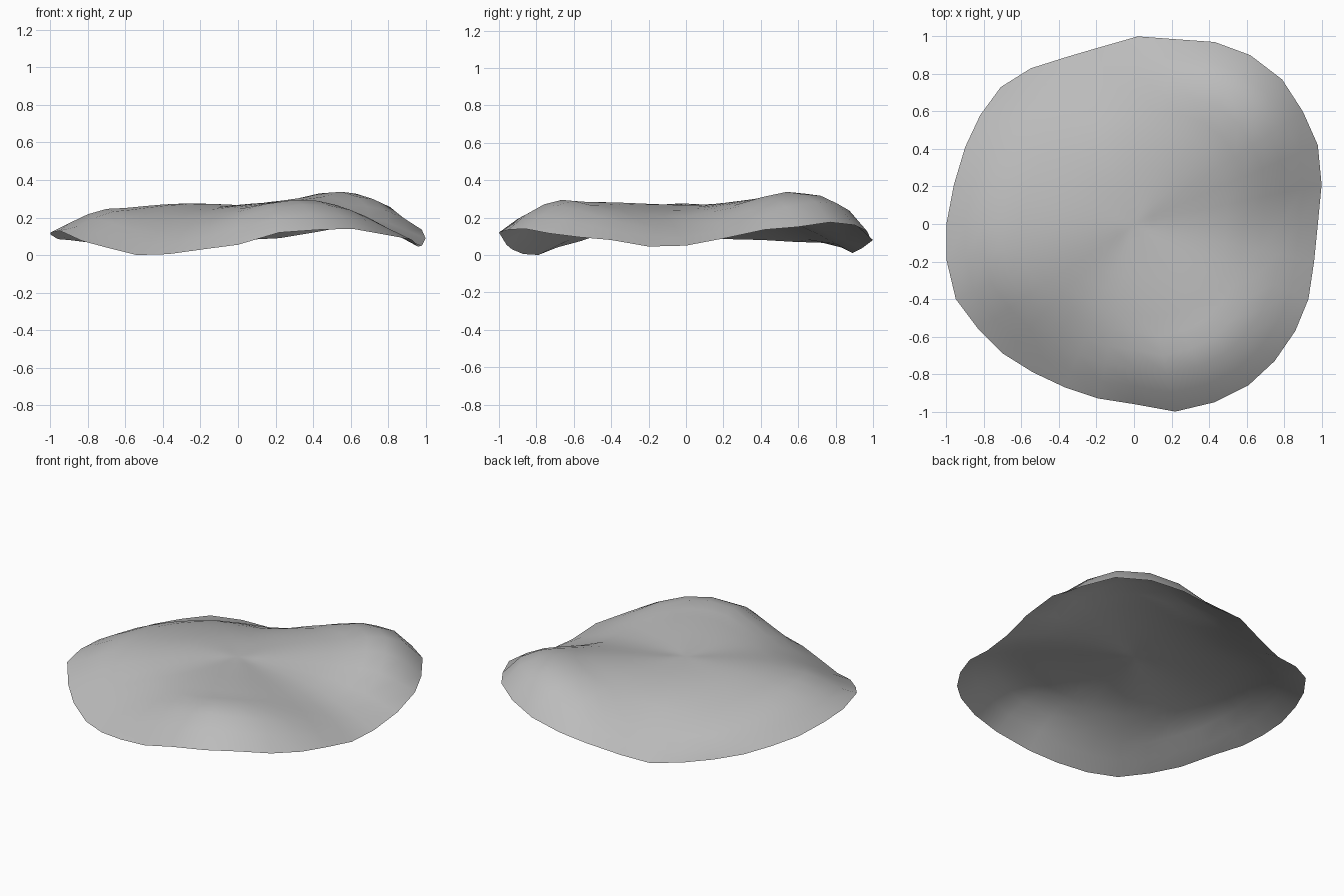
import bpy, bmesh, math

if "Cube" in bpy.data.objects:
    bpy.data.objects.remove(bpy.data.objects["Cube"])

# Rim of the thin three-lobed sheet: x, y, z going counter-clockwise
RIM = [(1, .21, .09), (.98, .42, .135), (.9, .6, .15), (.79, .77, .175), (.62, .9, .16),
       (.43, .97, .125), (.22, .985, .09), (.02, 1, .08), (-.19, .94, .035), (-.36, .89, .01),
       (-.55, .83, .04), (-.71, .73, .065), (-.82, .58, .07), (-.9, .41, .08),
       (-.96, .21, .085), (-1, 0, .11), (-1, -.19, .12), (-.95, -.4, .13), (-.83, -.56, .075),
       (-.7, -.69, .04), (-.54, -.79, 0), (-.37, -.87, .005), (-.19, -.93, .03),
       (0, -.96, .055), (.22, -1, .12), (.43, -.95, .135), (.61, -.86, .14), (.75, -.73, .115),
       (.86, -.57, .095), (.93, -.4, .08), (.96, -.2, .045), (.98, 0, .05)]

# Heights along each ridge / valley, by angle, at the fractions in STEPS
STEPS = (.25, .5, .75, .9)
SPOKES = [(-3, (.245, .215, .15, .09)),
          (46, (.275, .323, .335, .285)),
          (112, (.265, .217, .13, .06)),
          (190, (.284, .272, .235, .17)),
          (240, (.258, .218, .135, .058)),
          (297, (.278, .3, .287, .217))]
CENTRE_Z = .265


def spoke_heights(angle):
    """Smoothly blend the two spokes on either side of an angle."""
    first = SPOKES[0][0]
    angle = (angle - first) % 360 + first
    ring = SPOKES + [(first + 360, SPOKES[0][1])]
    for (a0, h0), (a1, h1) in zip(ring, ring[1:]):
        if a0 <= angle <= a1:
            w = .5 - .5 * math.cos(math.pi * (angle - a0) / (a1 - a0))
            return [p + (q - p) * w for p, q in zip(h0, h1)]


def radial_height(t, ts, zs):
    """Cubic Hermite curve through the radial samples."""
    n = len(ts)
    slope = [0] + [(zs[i + 1] - zs[i - 1]) / (ts[i + 1] - ts[i - 1]) for i in range(1, n - 1)]
    slope.append((zs[-1] - zs[-2]) / (ts[-1] - ts[-2]))
    i = max(k for k in range(n - 1) if ts[k] <= t)
    h = ts[i + 1] - ts[i]
    u = (t - ts[i]) / h
    return ((2*u**3 - 3*u*u + 1) * zs[i] + (u**3 - 2*u*u + u) * h * slope[i]
            + (3*u*u - 2*u**3) * zs[i + 1] + (u**3 - u*u) * h * slope[i + 1])


# Wavy sheet: concentric rings shrinking from the rim to the centre
bm = bmesh.new()
centre = bm.verts.new((0, 0, CENTRE_Z))
rings = []
for t in [k / 10 for k in range(1, 11)]:
    ring = []
    for x, y, z in RIM:
        heights = [CENTRE_Z] + spoke_heights(math.degrees(math.atan2(y, x))) + [z]
        ring.append(bm.verts.new((x * t, y * t, radial_height(t, (0,) + STEPS + (1,), heights))))
    rings.append(ring)
count = len(RIM)
for i in range(count):
    j = (i + 1) % count
    bm.faces.new((centre, rings[0][i], rings[0][j]))
    for inner, outer in zip(rings, rings[1:]):
        bm.faces.new((inner[i], outer[i], outer[j], inner[j]))

# Soften the creases near the middle
for _ in range(8):
    bmesh.ops.smooth_vert(bm, verts=[centre] + sum(rings[:6], []), factor=.5, use_axis_z=True)

mesh = bpy.data.meshes.new("wavy_sheet")
bm.to_mesh(mesh)
bm.free()
mesh.shade_smooth()
grey = bpy.data.materials.new("grey")
grey.diffuse_color = (.5, .5, .5, 1)
grey.use_nodes = True
grey.node_tree.nodes["Principled BSDF"].inputs["Base Color"].default_value = grey.diffuse_color
mesh.materials.append(grey)
sheet = bpy.data.objects.new("wavy_sheet", mesh)
bpy.context.collection.objects.link(sheet)
